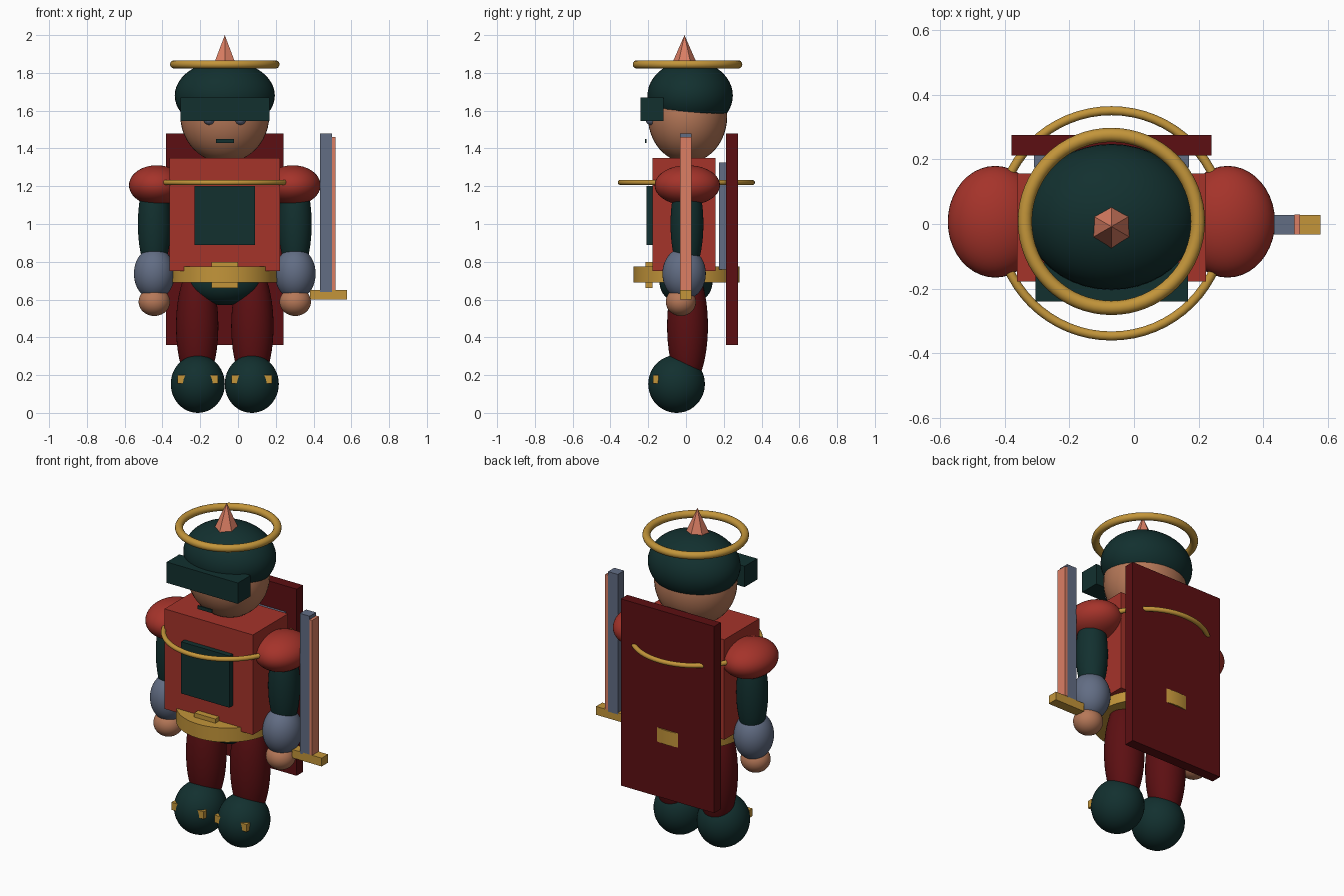
import bpy
from math import radians

if "Cube" in bpy.data.objects:
    bpy.data.objects.remove(bpy.data.objects["Cube"])

CX = -0.07  # the figure's own mirror line


def srgb(h):
    def lin(c):
        c /= 255
        return c / 12.92 if c <= 0.04045 else ((c + 0.055) / 1.055) ** 2.4
    return [lin(int(h[i:i + 2], 16)) for i in (0, 2, 4)] + [1.0]


def material(name, h):
    m = bpy.data.materials.new(name)
    m.diffuse_color = srgb(h)
    m.use_nodes = True
    m.node_tree.nodes["Principled BSDF"].inputs["Base Color"].default_value = m.diffuse_color
    return m


GREEN = material("dark_green", "12302F")
RED = material("red", "A5332A")
MAROON = material("maroon", "5C0F12")
GOLD = material("gold", "C3953A")
SLATE = material("slate", "626D84")
SKIN = material("skin", "B67858")
SALMON = material("salmon", "DC7F64")


def finish(name, mat, smooth=True):
    o = bpy.context.object
    o.name = name
    o.data.materials.append(mat)
    bpy.ops.object.transform_apply(location=False, rotation=False, scale=True)
    if smooth:
        bpy.ops.object.shade_smooth_by_angle(angle=radians(35))
    return o


def box(name, mat, x, y, z):
    """Box from (min, max) ranges."""
    bpy.ops.mesh.primitive_cube_add(size=1, location=[(a + b) / 2 for a, b in (x, y, z)])
    bpy.context.object.scale = [b - a for a, b in (x, y, z)]
    return finish(name, mat, False)


def ball(name, mat, centre, radii):
    bpy.ops.mesh.primitive_uv_sphere_add(segments=40, ring_count=24, radius=1, location=centre)
    bpy.context.object.scale = radii
    return finish(name, mat)


def ring(name, mat, centre, major, minor):
    bpy.ops.mesh.primitive_torus_add(location=centre, major_radius=major, minor_radius=minor,
                                     major_segments=64, minor_segments=14)
    return finish(name, mat)


# Head, helmet, halo ring and spike
ball("head", SKIN, (CX, 0.008, 1.57), (0.235, 0.21, 0.245))
ball("helmet", GREEN, (CX, 0.022, 1.68), (0.265, 0.226, 0.185))
box("visor", GREEN, (-0.305, 0.167), (-0.24, -0.12), (1.545, 1.67))
box("mouth", GREEN, (-0.117, -0.022), (-0.217, -0.208), (1.43, 1.45))
ring("helmet_ring", GOLD, (CX, 0.008, 1.845), 0.268, 0.022)
bpy.ops.mesh.primitive_cone_add(vertices=6, radius1=0.07, radius2=0, depth=0.16,
                                location=(CX, -0.008, 1.92))
finish("helmet_spike", SALMON, False)

# Torso, chest plate, collar ring, back plate and cape
box("torso", RED, (-0.363, 0.223), (-0.178, 0.156), (0.75, 1.35))
box("chest_plate", GREEN, (-0.23, 0.09), (-0.21, -0.17), (0.89, 1.20))
ring("chest_ring", GOLD, (CX, 0.002, 1.22), 0.349, 0.014)
box("back_plate", SLATE, (-0.31, 0.17), (0.175, 0.215), (0.76, 1.325))
box("cape", MAROON, (-0.38, 0.24), (0.213, 0.275), (0.36, 1.48))

# Belt, buckle and hips
bpy.ops.mesh.primitive_cylinder_add(vertices=64, radius=0.281, depth=0.085,
                                    location=(CX, 0.003, 0.732))
finish("belt", GOLD)
box("buckle", GOLD, (-0.14, 0.0), (-0.215, -0.178), (0.66, 0.80))
ball("hips", GREEN, (CX, 0.0, 0.69), (0.2, 0.14, 0.12))

# Paired limbs and eyes
for s, side in ((-1, "left"), (1, "right")):
    ball(side + "_eye", SLATE, (CX + s * 0.083, -0.185, 1.555), (0.03, 0.03, 0.03))
    ball(side + "_shoulder", RED, (CX + s * 0.36, 0.007, 1.205), (0.147, 0.173, 0.106))
    ball(side + "_upper_arm", GREEN, (CX + s * 0.373, 0.005, 1.0), (0.087, 0.087, 0.28))
    ball(side + "_forearm", SLATE, (CX + s * 0.373, -0.01, 0.737), (0.108, 0.115, 0.138))
    ball(side + "_hand", SKIN, (CX + s * 0.373, -0.027, 0.588), (0.083, 0.08, 0.075))
    ball(side + "_leg", MAROON, (CX + s * 0.146, 0.008, 0.46), (0.112, 0.108, 0.33))
    x = CX + s * 0.143
    ball(side + "_boot", GREEN, (x, -0.05, 0.153), (0.143, 0.15, 0.153))
    box(side + "_boot_strap", GOLD, (x - 0.107, x + 0.107), (-0.175, -0.145), (0.155, 0.20))

# Sword held upright
box("sword_blade", SLATE, (0.433, 0.498), (-0.032, 0.028), (0.64, 1.48))
box("sword_edge", SALMON, (0.498, 0.515), (-0.033, 0.03), (0.65, 1.46))
box("sword_guard", GOLD, (0.38, 0.578), (-0.032, 0.028), (0.60, 0.65))
